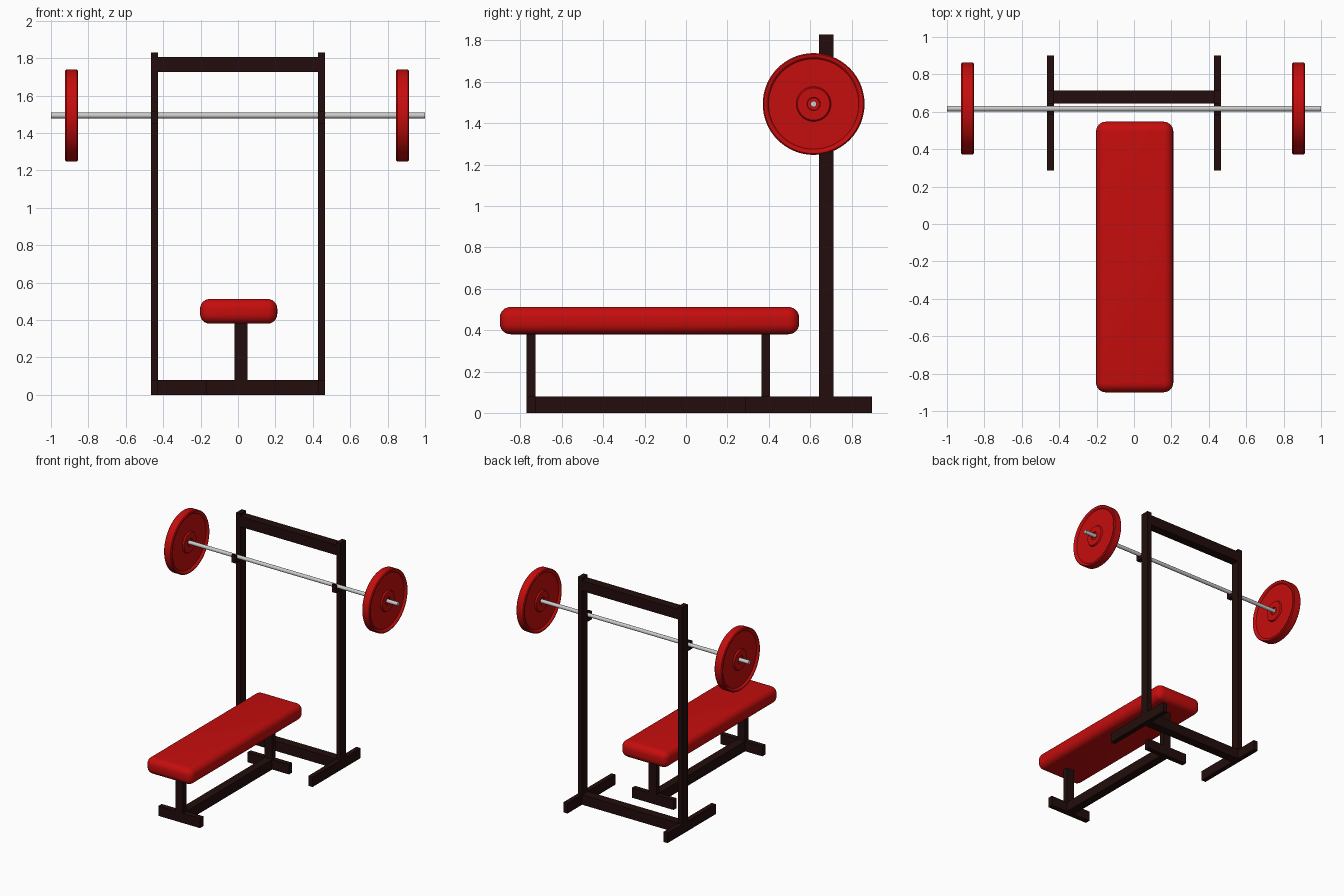
import bpy
import bmesh
import math
from mathutils import Matrix, Vector

cube = bpy.data.objects.get("Cube")
if cube:
    bpy.data.objects.remove(cube, do_unlink=True)


def material(name, rgb, roughness=0.5):
    mat = bpy.data.materials.new(name)
    mat.use_nodes = True
    mat.diffuse_color = (*rgb, 1)
    bsdf = mat.node_tree.nodes["Principled BSDF"]
    bsdf.inputs["Base Color"].default_value = (*rgb, 1)
    bsdf.inputs["Roughness"].default_value = roughness
    return mat


RED = material("red", (0.56, 0.004, 0.004))
DARK = material("dark brown frame", (0.016, 0.004, 0.0035))
STEEL = material("steel", (0.6, 0.6, 0.6))


def finish(name, bm, mat, smooth=False):
    bmesh.ops.recalc_face_normals(bm, faces=bm.faces)
    mesh = bpy.data.meshes.new(name)
    bm.to_mesh(mesh)
    bm.free()
    mesh.materials.append(mat)
    obj = bpy.data.objects.new(name, mesh)
    bpy.context.collection.objects.link(obj)
    if smooth:
        bpy.ops.object.select_all(action="DESELECT")
        obj.select_set(True)
        bpy.context.view_layer.objects.active = obj
        bpy.ops.object.shade_smooth_by_angle(angle=math.radians(35))
    return obj


def box(name, x, y, z, mat=DARK, round_by=0):
    """Box given by its (low, high) range on each axis."""
    bm = bmesh.new()
    lo, hi = Vector((x[0], y[0], z[0])), Vector((x[1], y[1], z[1]))
    place = Matrix.Translation((lo + hi) / 2) @ Matrix.Diagonal(hi - lo).to_4x4()
    bmesh.ops.create_cube(bm, size=1, matrix=place)
    if round_by:
        bmesh.ops.bevel(bm, geom=bm.edges[:], offset=round_by, segments=6,
                        profile=0.5, affect="EDGES")
    return finish(name, bm, mat, round_by > 0)


def lathe(name, profile, centre, mat, sides):
    """Turn (offset along x, radius) points about the x axis."""
    bm = bmesh.new()
    verts = [bm.verts.new((x, 0, r)) for x, r in profile]
    edges = [bm.edges.new(pair) for pair in zip(verts, verts[1:])]
    bmesh.ops.spin(bm, geom=verts + edges, axis=(1, 0, 0), cent=(0, 0, 0),
                   angle=math.tau, steps=sides)
    bmesh.ops.remove_doubles(bm, verts=bm.verts[:], dist=0.0002)
    bmesh.ops.translate(bm, verts=bm.verts[:], vec=centre)
    return finish(name, bm, mat, True)


BAR_Y, BAR_Z = 0.617, 1.493
BEAM = 0.08
RACK_Y = (0.643, 0.714)

# Padded bench
box("bench_pad", (-0.203, 0.21), (-0.9, 0.547), (0.38, 0.512), RED, 0.052)

# Bench base: two posts with cross feet, joined by a floor rail
POST_X = (-0.018, 0.05)
for end, y in (("front", (-0.77, -0.728)), ("rear", (0.365, 0.405))):
    box(end + "_bench_post", POST_X, y, (0, 0.4))
    for side, x in (("right", (-0.172, POST_X[0])), ("left", (POST_X[1], 0.2))):
        box(f"{end}_bench_foot_{side}", x, y, (0, BEAM))
box("bench_rail", POST_X, (-0.728, 0.365), (0, BEAM))

# Rack: uprights, floor feet, bar hooks and cross beams
for side, s in (("left", 1), ("right", -1)):
    x = sorted((s * 0.428, s * 0.466))
    box(side + "_upright", x, RACK_Y, (0, 1.83))
    box(side + "_rack_foot_front", x, (0.285, RACK_Y[0]), (0, BEAM))
    box(side + "_rack_foot_rear", x, (RACK_Y[1], 0.9), (0, BEAM))
    box(side + "_hook_shelf", x, (0.585, RACK_Y[0]), (1.45, 1.478))
    box(side + "_hook_lip", x, (0.585, 0.599), (1.478, 1.515))
INNER_X = (-0.428, 0.428)
box("floor_cross_beam", INNER_X, RACK_Y, (0, BEAM))
box("top_cross_beam", INNER_X, RACK_Y, (1.725, 1.807))

# Bar
lathe("bar", [(-1, 0), (-1, 0.015), (1, 0.015), (1, 0)],
      (0, BAR_Y, BAR_Z), STEEL, 20)

# Weight plates with raised rim and hub
half = [(0.022, 0), (0.022, 0.03), (0.031, 0.032), (0.031, 0.078), (0.02, 0.084),
        (0.02, 0.218), (0.031, 0.225), (0.034, 0.23), (0.034, 0.24), (0.028, 0.246)]
plate = half + [(-x, r) for x, r in reversed(half)]
for side, x in (("left", 0.88), ("right", -0.89)):
    lathe(side + "_weight_plate", plate, (x, BAR_Y, BAR_Z), RED, 64)
